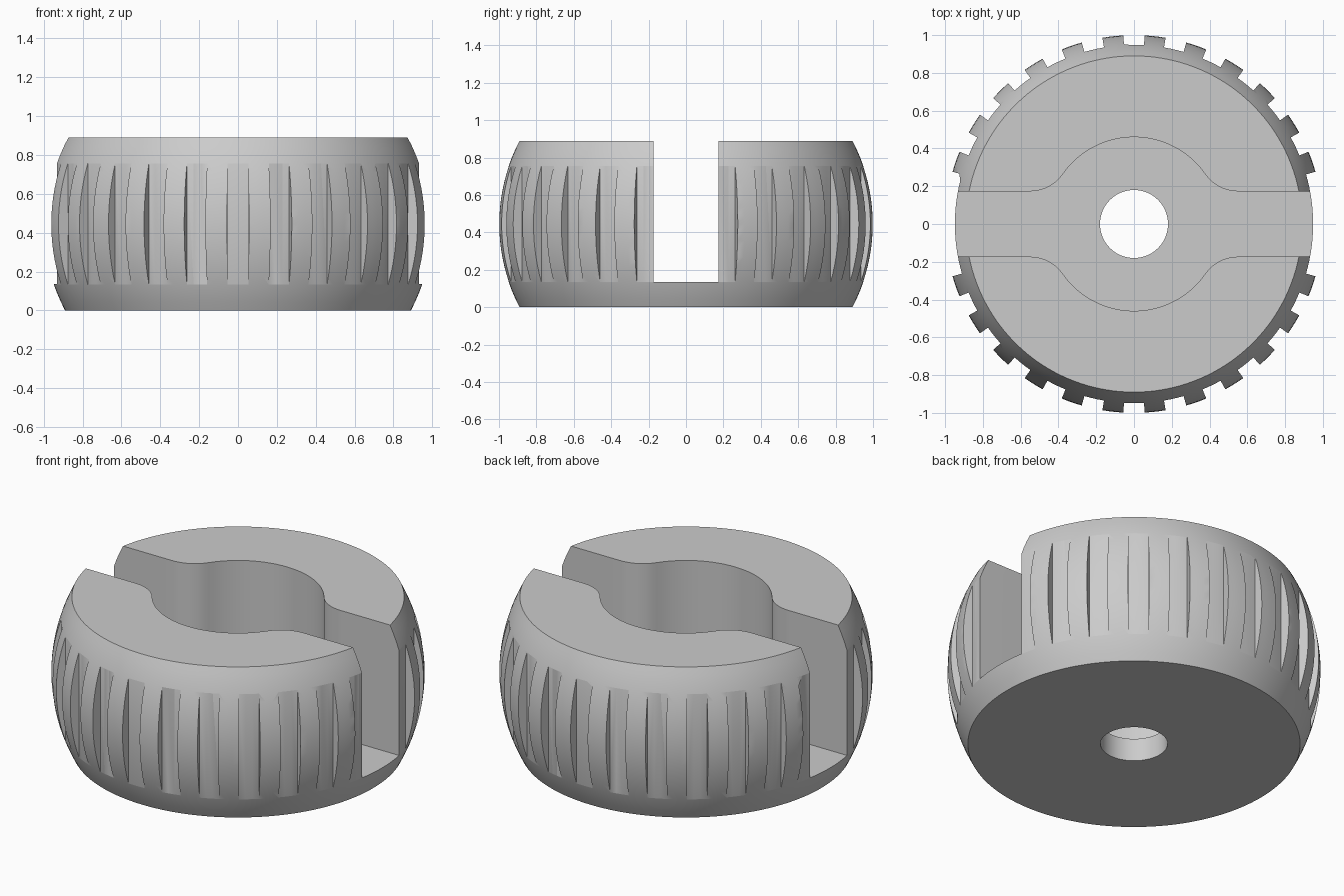
import bpy
import bmesh
from math import sin, cos, pi, sqrt, atan2

cube = bpy.data.objects.get("Cube")
if cube:
    bpy.data.objects.remove(cube, do_unlink=True)

HEIGHT = 0.89
MID = HEIGHT / 2
RIM, BELLY = 0.89, 1.0            # barrel radius at the ends and the middle
GRIPS = 28
SEGMENTS = GRIPS * 6
STEP = 2 * pi / SEGMENTS
SLOT, FLOOR = 0.173, 0.135        # slot half width and floor height
POCKET, HOLE = 0.46, 0.18         # pocket and hole radii

grey = bpy.data.materials.new("plain grey")
grey.use_nodes = True
colour = (0.6, 0.6, 0.6, 1)
grey.diffuse_color = colour
grey.node_tree.nodes["Principled BSDF"].inputs["Base Color"].default_value = colour


def make_object(name, bm):
    bmesh.ops.recalc_face_normals(bm, faces=bm.faces)
    mesh = bpy.data.meshes.new(name)
    bm.to_mesh(mesh)
    bm.free()
    mesh.materials.append(grey)
    obj = bpy.data.objects.new(name, mesh)
    bpy.context.collection.objects.link(obj)
    return obj


def prism(bm, outline, low, high):
    """Closed vertical prism over a 2D outline."""
    bottom = [bm.verts.new((x, y, low)) for x, y in outline]
    top = [bm.verts.new((x, y, high)) for x, y in outline]
    bm.faces.new(bottom)
    bm.faces.new(top)
    for i in range(len(outline)):
        j = (i + 1) % len(outline)
        bm.faces.new((bottom[i], bottom[j], top[j], top[i]))


def arc(cx, cy, radius, start, end, count):
    angles = [start + (end - start) * i / count for i in range(count + 1)]
    return [(cx + radius * cos(a), cy + radius * sin(a)) for a in angles]


def cut(body, cutter):
    cutter.hide_render = True
    mod = body.modifiers.new("cut", 'BOOLEAN')
    mod.operation = 'DIFFERENCE'
    mod.solver = 'EXACT'
    mod.object = cutter
    bpy.context.view_layer.objects.active = body
    bpy.ops.object.modifier_apply(modifier=mod.name)
    bpy.data.objects.remove(cutter, do_unlink=True)


# Barrel body: rings along a circular bulge
bulge = (MID ** 2 + (BELLY - RIM) ** 2) / (2 * (BELLY - RIM))
bm = bmesh.new()
rings = []
LEVELS = 20
for k in range(LEVELS + 1):
    z = HEIGHT * k / LEVELS
    r = BELLY - bulge + sqrt(bulge ** 2 - (z - MID) ** 2)
    rings.append([bm.verts.new((r * cos((i + 0.5) * STEP), r * sin((i + 0.5) * STEP), z))
                  for i in range(SEGMENTS)])
for a, b in zip(rings, rings[1:]):
    for i in range(SEGMENTS):
        j = (i + 1) % SEGMENTS
        bm.faces.new((a[i], a[j], b[j], b[i]))
bm.faces.new(rings[0])
bm.faces.new(rings[-1])
body = make_object("knurled_knob_body", bm)

# Grip grooves: ring sectors outside an inner cylinder
bm = bmesh.new()
for g in range(GRIPS):
    centre = pi / 2 + g * 2 * pi / GRIPS
    a, b = centre - 1.5 * STEP, centre + 1.5 * STEP
    prism(bm, arc(0, 0, 0.948, a, b, 3) + arc(0, 0, 1.1, b, a, 3), 0.05, HEIGHT - 0.05)
cut(body, make_object("groove_cutter", bm))

# Slot with a round pocket, blended by fillets; one quarter mirrored to four
FILLET = 0.213
fx = sqrt((POCKET + FILLET) ** 2 - (SLOT + FILLET) ** 2)
fy = SLOT + FILLET
blend = atan2(fy, fx)
quarter = [(1.2, SLOT)]
quarter += arc(fx, fy, FILLET, -pi / 2, blend - pi, 12)
quarter += arc(0, 0, POCKET, blend, pi / 2, 16)[1:]
half = quarter + [(-x, y) for x, y in reversed(quarter[:-1])]
outline = half + [(x, -y) for x, y in reversed(half)]
bm = bmesh.new()
prism(bm, outline, FLOOR, HEIGHT + 0.2)
cut(body, make_object("slot_cutter", bm))

# Centre hole through the floor
bm = bmesh.new()
prism(bm, arc(0, 0, HOLE, 0, 2 * pi, 64)[:-1], -0.2, 0.5)
cut(body, make_object("hole_cutter", bm))

# Smooth shading with sharp edges kept
bpy.ops.object.select_all(action='DESELECT')
body.select_set(True)
bpy.context.view_layer.objects.active = body
bpy.ops.object.shade_smooth_by_angle()
